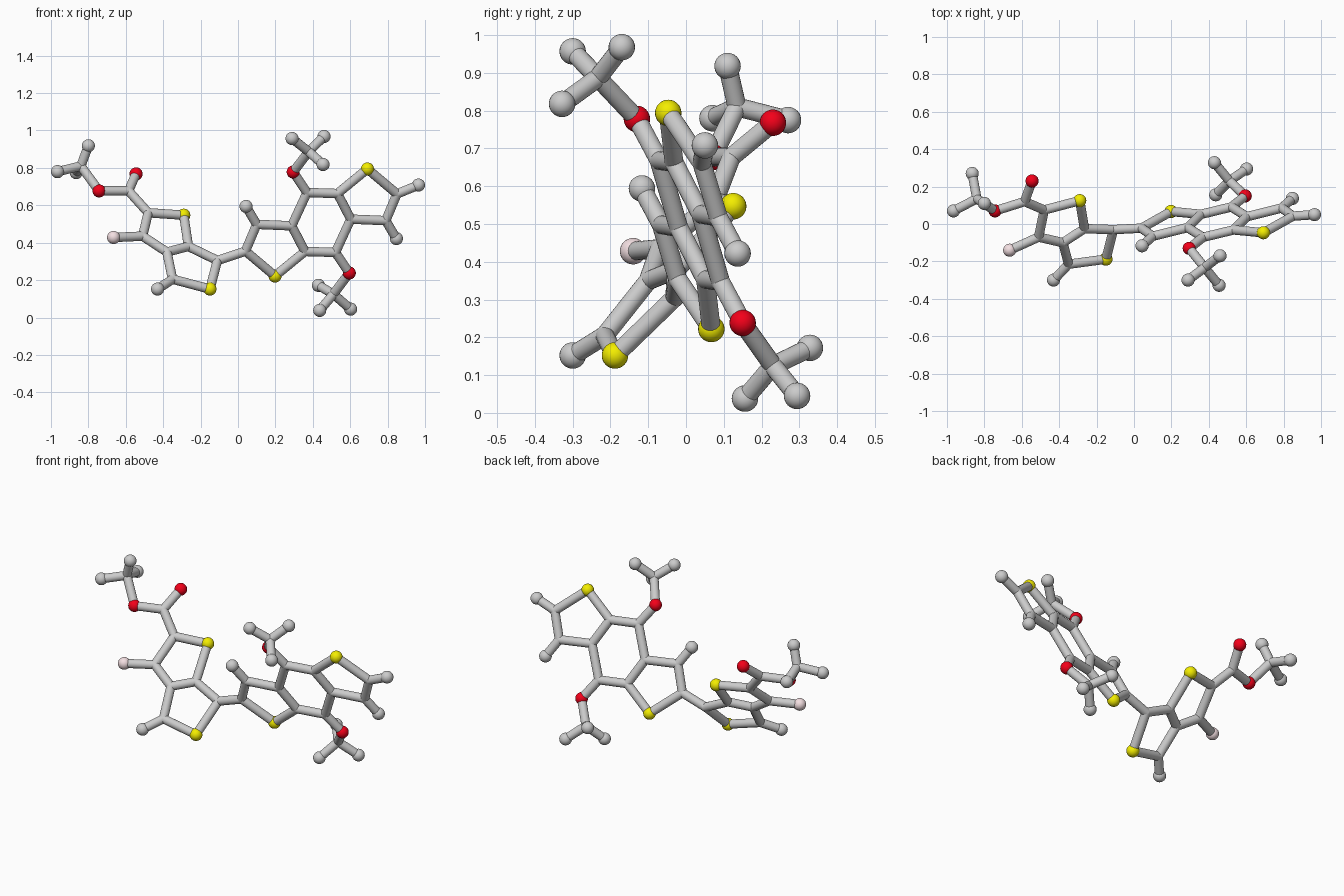
import bpy
from mathutils import Vector

if "Cube" in bpy.data.objects:
    bpy.data.objects.remove(bpy.data.objects["Cube"])

BALL, ROD = 0.035, 0.025


def material(name, color):
    m = bpy.data.materials.new(name)
    m.diffuse_color = color
    m.use_nodes = True
    m.node_tree.nodes["Principled BSDF"].inputs["Base Color"].default_value = m.diffuse_color
    return m


YELLOW = material("yellow", (0.9, 0.85, 0.0, 1))
RED = material("red", (0.9, 0.0, 0.01, 1))
PINK = material("pink", (0.9, 0.74, 0.76, 1))


def ball(name, p, r=BALL, mat=None):
    bpy.ops.mesh.primitive_uv_sphere_add(segments=24, ring_count=16, radius=r, location=p)
    o = bpy.context.object
    o.name = name
    if mat:
        o.data.materials.append(mat)
    bpy.ops.object.shade_smooth()


def rod(name, a, b):
    a, b = Vector(a), Vector(b)
    d = b - a
    bpy.ops.mesh.primitive_cylinder_add(vertices=20, radius=ROD, depth=d.length, location=(a + b) / 2)
    o = bpy.context.object
    o.name = name
    o.rotation_euler = d.to_track_quat('Z', 'Y').to_euler()
    bpy.ops.object.shade_smooth_by_angle()


def build(part, atoms, bonds):
    # capital letter of each key tells the atom: S yellow, O red, F pink, E grey end, C plain joint
    kinds = {"S": ("yellow_ball", BALL, YELLOW), "O": ("red_ball", BALL, RED),
             "F": ("pink_ball", BALL, PINK), "E": ("end_ball", BALL, None),
             "C": ("joint", ROD, None)}
    for k, p in atoms.items():
        n, r, m = kinds[k[0]]
        ball(part + "_" + n, p, r, m)
    for chain in bonds:
        keys = chain.split()
        for a, b in zip(keys, keys[1:]):
            rod(part + "_rod", atoms[a], atoms[b])


# left part: two fused five-sided rings with a branched tail
left = {
    "E1": (-0.80, 0.11, 0.918), "E2": (-0.965, 0.07, 0.78), "E3": (-0.865, 0.27, 0.775),
    "C0": (-0.84, 0.135, 0.81), "O1": (-0.743, 0.07, 0.677), "C1": (-0.585, 0.12, 0.677),
    "O2": (-0.545, 0.23, 0.768), "C2": (-0.48, 0.075, 0.56), "S1": (-0.29, 0.125, 0.547),
    "C3": (-0.265, -0.025, 0.38), "C4": (-0.38, -0.10, 0.35), "C5": (-0.51, -0.07, 0.435),
    "F1": (-0.665, -0.14, 0.428), "C6": (-0.35, -0.215, 0.205), "E4": (-0.43, -0.30, 0.152),
    "S2": (-0.15, -0.188, 0.152), "C7": (-0.11, -0.03, 0.305),
}
build("left_rings", left, [
    "E1 C0 E2", "E3 C0 O1 C1 O2", "C1 C2 S1 C3 C4 C5 C2", "C5 F1",
    "C3 C7 S2 C6 C4", "C6 E4"])

# right part: three fused flat rings, point-symmetric about a centre
centre = Vector((0.445, 0.01, 0.508))


def plane(x, z):
    return Vector((x, 0.23 * x - 0.398 * z, z))


half = {
    "S": plane(-0.247, -0.286), "Ca": plane(-0.405, -0.153), "Cb": plane(-0.345, -0.01),
    "Cd": plane(-0.158, -0.018), "Ce": plane(-0.087, -0.155), "Cf": plane(-0.076, 0.16),
    "Eh": plane(-0.402, 0.086), "O": Vector((-0.15, -0.14, 0.27)),
}
right = {}
for k, v in half.items():
    right[k + "1"] = centre + v
    right[k + "2"] = centre - v
right["E9"] = (0.965, 0.05, 0.708)

# three-pronged ends on the red balls, above and below
right.update({
    "Ct1": (0.378, -0.233, 0.887), "Ep1": (0.289, -0.30, 0.957),
    "Eq1": (0.46, -0.17, 0.968), "Er1": (0.455, -0.328, 0.818),
    "Ct2": (0.51, 0.23, 0.125), "Ep2": (0.602, 0.294, 0.045),
    "Eq2": (0.437, 0.156, 0.038), "Er2": (0.43, 0.328, 0.172)})
bonds = ["Ca2 E9"]
for i, j in (("1", "2"), ("2", "1")):
    for c in ("S{0} Ca{0} Cb{0} Cd{0} Ce{0} S{0}", "Cb{0} Eh{0}", "Cd{0} Cf{0} Ce{1}",
              "Cf{0} O{0} Ct{0} Ep{0}", "Eq{0} Ct{0} Er{0}"):
        bonds.append(c.format(i, j))
build("right_rings", right, bonds)

# link between the two parts
rod("link_rod", left["C7"], right["Ca1"])
